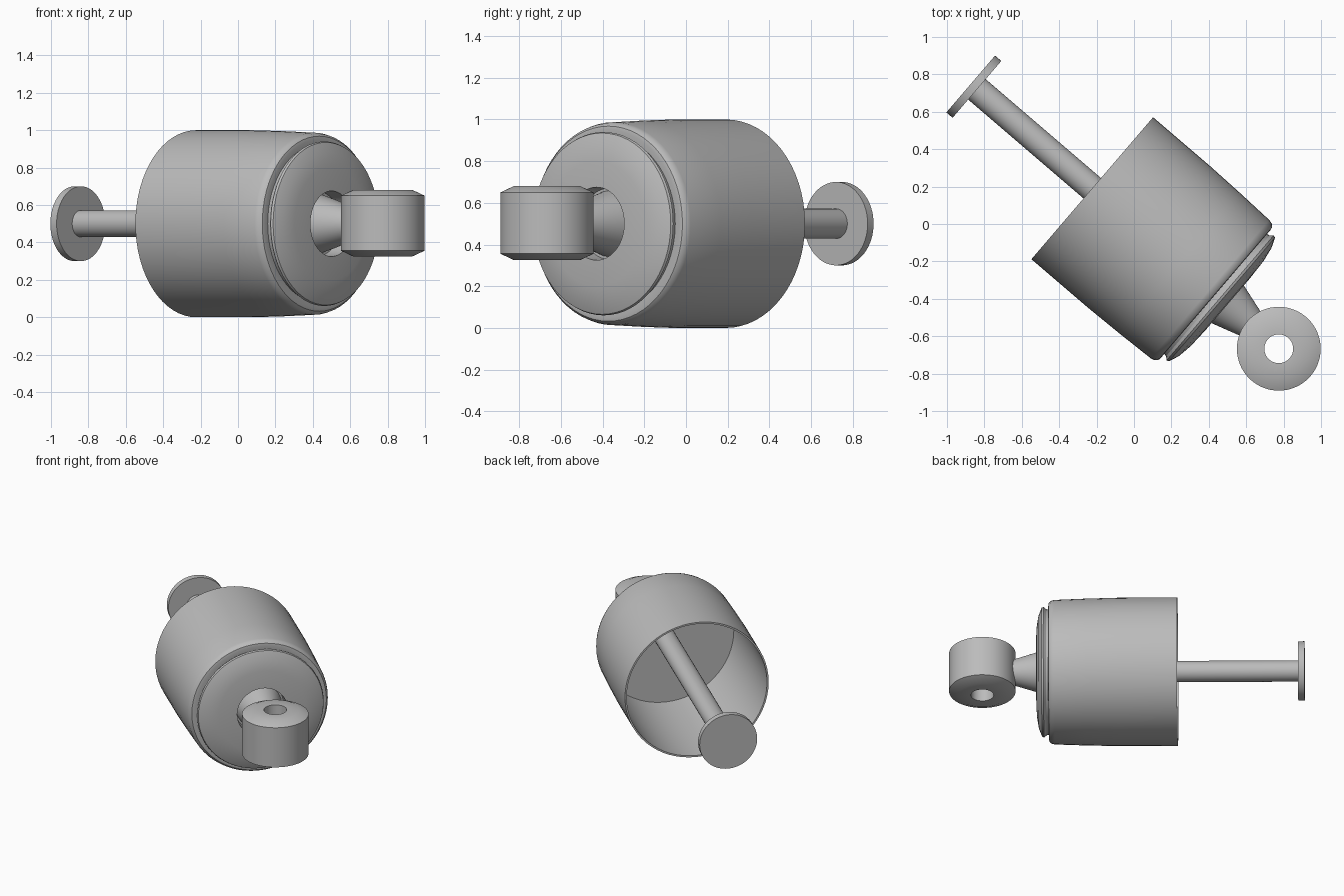
import bpy, bmesh, math
from mathutils import Matrix

cube = bpy.data.objects.get("Cube")
if cube:
    bpy.data.objects.remove(cube, do_unlink=True)

grey = bpy.data.materials.new("plain grey")
grey.use_nodes = True
COLOUR = (0.5, 0.5, 0.5, 1)
grey.diffuse_color = COLOUR
grey.node_tree.nodes["Principled BSDF"].inputs["Base Color"].default_value = COLOUR

# The main axis lies level at mid height, turned about z
AXIS = (Matrix.Translation((0, 0, 0.5)) @ Matrix.Rotation(math.radians(-40.6), 4, 'Z')
        @ Matrix.Rotation(math.pi / 2, 4, 'Y'))


def lathe(name, profile, matrix, closed=False, steps=64):
    """Spin a (radius, height) profile round z, then place it."""
    bm = bmesh.new()
    verts = [bm.verts.new((r, 0, h)) for r, h in profile]
    edges = [bm.edges.new(p) for p in zip(verts, verts[1:])]
    if closed:
        edges.append(bm.edges.new((verts[-1], verts[0])))
    bmesh.ops.spin(bm, geom=verts + edges, cent=(0, 0, 0), axis=(0, 0, 1),
                   angle=math.tau, steps=steps)
    bmesh.ops.remove_doubles(bm, verts=bm.verts, dist=0.0001)
    bmesh.ops.dissolve_degenerate(bm, edges=bm.edges, dist=0.0001)
    bmesh.ops.recalc_face_normals(bm, faces=bm.faces)
    mesh = bpy.data.meshes.new(name)
    bm.to_mesh(mesh)
    bm.free()
    mesh.materials.append(grey)
    obj = bpy.data.objects.new(name, mesh)
    bpy.context.collection.objects.link(obj)
    obj.matrix_world = matrix
    bpy.ops.object.select_all(action='DESELECT')
    obj.select_set(True)
    bpy.context.view_layer.objects.active = obj
    bpy.ops.object.shade_smooth_by_angle(angle=math.radians(30))
    return obj


# Thin-walled cup, open at the back, with a rounded front lip
lathe("cup", [(0, 0.555), (0.475, 0.555), (0.488, 0.1), (0.488, -0.294),
              (0.5, -0.294), (0.5, 0.1), (0.495, 0.32), (0.487, 0.535),
              (0.481, 0.558), (0.468, 0.572), (0.45, 0.575), (0.42, 0.57),
              (0, 0.57)], AXIS)

# Domed front cap with a socket opening
lathe("front_cap", [(0.17, 0.565), (0.42, 0.565), (0.425, 0.59), (0.44, 0.607),
                    (0.435, 0.62), (0.38, 0.642), (0.3, 0.655), (0.175, 0.66)],
      AXIS, closed=True)

# Tapered neck leaving the socket and entering the eye
lathe("neck", [(0, 0.56), (0.16, 0.56), (0.134, 0.655), (0.08, 0.835),
               (0.07, 0.87), (0, 0.87)], AXIS)

# Rod and end plate
lathe("rod", [(0, -1.12), (0.072, -1.12), (0.072, 0.56), (0, 0.56)], AXIS, steps=32)
lathe("end_plate", [(0, -1.15), (0.2, -1.15), (0.2, -1.106), (0, -1.106)], AXIS)

# Upright mounting eye with bevelled rims and a through hole
half = [(0.077, 0.177), (0.16, 0.177), (0.224, 0.147)]
lathe("mounting_eye", half + [(r, -h) for r, h in reversed(half)],
      Matrix.Translation((0.774, -0.667, 0.503)), closed=True)
